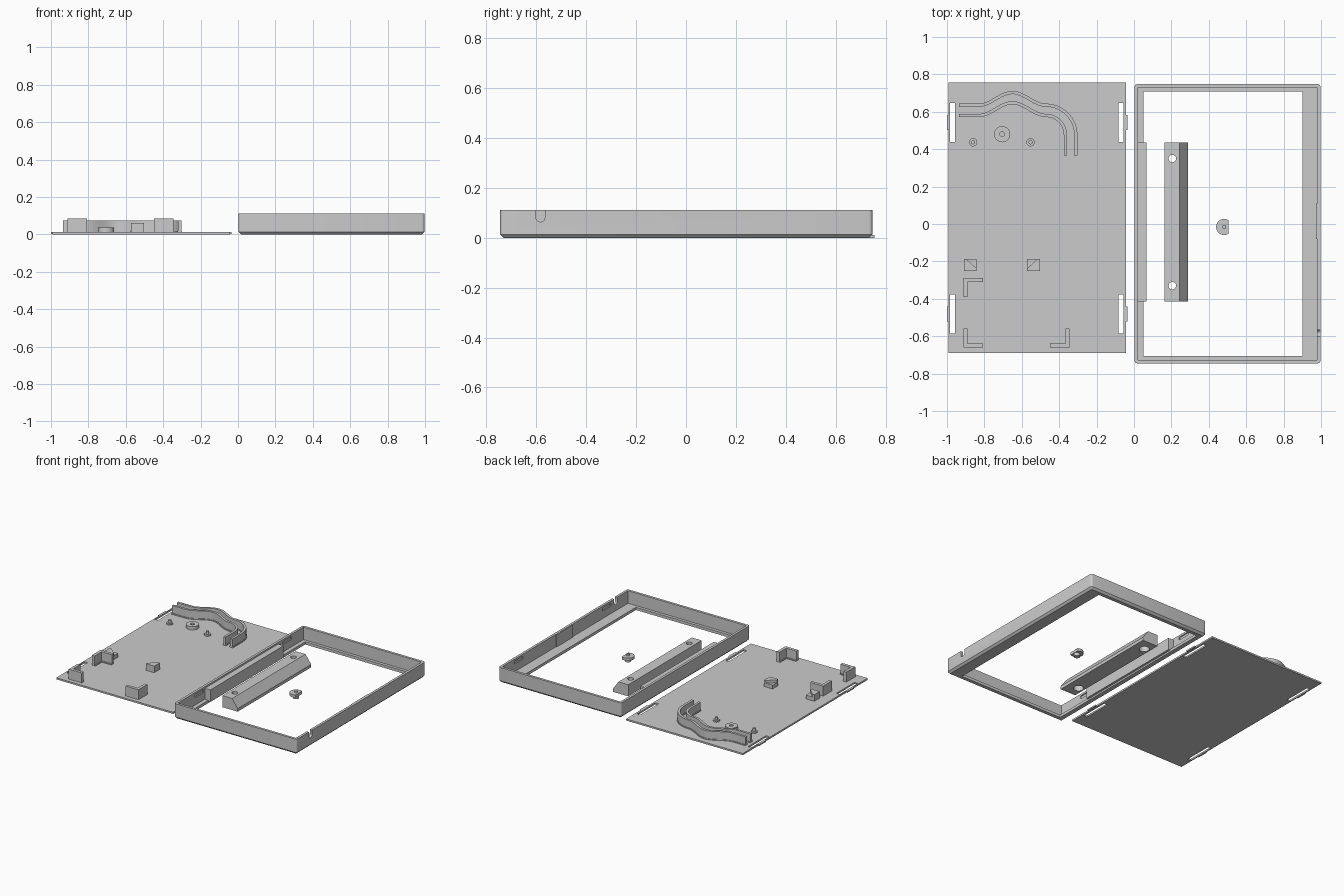
import bpy, bmesh, math
from mathutils import Vector

cube = bpy.data.objects.get("Cube")
if cube:
    bpy.data.objects.remove(cube, do_unlink=True)

SHADE = (0.6, 0.6, 0.6, 1)
grey = bpy.data.materials.new("plain grey")
grey.use_nodes = True
grey.diffuse_color = SHADE
grey.node_tree.nodes["Principled BSDF"].inputs["Base Color"].default_value = SHADE


def finish(name, bm):
    bmesh.ops.recalc_face_normals(bm, faces=bm.faces)
    me = bpy.data.meshes.new(name)
    bm.to_mesh(me)
    bm.free()
    me.materials.append(grey)
    ob = bpy.data.objects.new(name, me)
    bpy.context.collection.objects.link(ob)
    return ob


def prism(name, pts, h0, h1, axis="z"):
    """Extrude a closed outline: (x, y) along z, (x, z) along y, or (y, z) along x."""
    place = {"z": lambda a, b, h: (a, b, h),
             "y": lambda a, b, h: (a, h, b),
             "x": lambda a, b, h: (h, a, b)}[axis]
    bm = bmesh.new()
    low = [bm.verts.new(place(*p, h0)) for p in pts]
    high = [bm.verts.new(place(*p, h1)) for p in pts]
    bm.faces.new(low)
    bm.faces.new(high)
    n = len(pts)
    for i in range(n):
        j = (i + 1) % n
        bm.faces.new((low[i], low[j], high[j], high[i]))
    return finish(name, bm)


def box(name, x0, x1, y0, y1, z0, z1):
    return prism(name, [(x0, y0), (x1, y0), (x1, y1), (x0, y1)], z0, z1)


def arc(x, y, r, n=32, start=0, end=2 * math.pi):
    return [(x + r * math.cos(start + (end - start) * i / n),
             y + r * math.sin(start + (end - start) * i / n)) for i in range(n)]


def disc(name, x, y, r, z0, z1):
    return prism(name, arc(x, y, r), z0, z1)


def cut(ob, *cutters):
    for c in cutters:
        m = ob.modifiers.new("cut", "BOOLEAN")
        m.operation, m.solver, m.object = "DIFFERENCE", "EXACT", c
    dg = bpy.context.evaluated_depsgraph_get()
    me = bpy.data.meshes.new_from_object(ob.evaluated_get(dg))
    ob.modifiers.clear()
    ob.data = me
    for c in cutters:
        bpy.data.objects.remove(c, do_unlink=True)


def smooth(ob):
    bpy.ops.object.select_all(action="DESELECT")
    ob.select_set(True)
    bpy.context.view_layer.objects.active = ob
    bpy.ops.object.shade_smooth_by_angle(angle=math.radians(30))


# Back plate with four spring slots and snap tabs
T = 0.012
plate = box("back_plate", -0.991, -0.043, -0.69, 0.756, 0, T)
slots = []
for y in (0.543, -0.481):
    for x, tab in ((-0.97, -0.995), (-0.07, -0.039)):
        slots.append(box("slot", x - 0.013, x + 0.013, y - 0.105, y + 0.105, -0.1, 0.1))
        box("snap_tab", tab - 0.005, tab + 0.005, y - 0.04, y + 0.04, 0.002, T)
cut(plate, *slots)


# Pair of curved cable rails
def rail_path(y, radius):
    pts = [(-0.935, y), (-0.83, y)]
    for i in range(1, 25):
        t = i / 24
        pts.append((-0.83 + 0.36 * t, y + 0.068 * math.sin(math.pi * t) ** 2))
    cx, cy = -0.47, y - radius
    pts += [(cx + radius * math.sin(a), cy + radius * math.cos(a))
            for a in (math.pi / 2 * i / 16 for i in range(1, 17))]
    return pts + [(cx + radius, 0.366)]


def ribbon(path, half):
    left, right = [], []
    for i, p in enumerate(path):
        d = Vector(path[min(i + 1, len(path) - 1)]) - Vector(path[max(i - 1, 0)])
        n = Vector((-d.y, d.x)).normalized() * half
        left.append((p[0] + n.x, p[1] + n.y))
        right.append((p[0] - n.x, p[1] - n.y))
    return left + right[::-1]


for name, y, r in (("outer_cable_rail", 0.635, 0.159), ("inner_cable_rail", 0.58, 0.103)):
    path = rail_path(y, r)
    smooth(prism(name, ribbon(path, 0.0085), T / 2, 0.075))
    smooth(prism(name + "_foot", ribbon(path, 0.0125), T / 2, 0.019))

# Corner brackets: corner position and arm directions
for x, y, sx, sy in ((-0.911, -0.289, 1, -1), (-0.911, -0.66, 1, 1), (-0.345, -0.66, -1, 1)):
    for name, w, top in (("corner_bracket", 0.022, 0.085), ("corner_bracket_foot", 0.028, 0.019)):
        outline = [(0, 0), (0.105, 0), (0.105, w), (w, w), (w, 0.102), (0, 0.102)]
        prism(name, [(x + sx * a, y + sy * b) for a, b in outline], T / 2, top)

# Corner supports: a square block with a lower triangular shelf
for x, s in ((-0.875, 1), (-0.537, -1)):
    box("support_shelf", x - 0.034, x + 0.034, -0.252, -0.188, T / 2, 0.04)
    outline = [(-0.034, -0.252), (0.034, -0.252), (0.034, -0.238), (-0.02, -0.188), (-0.034, -0.188)]
    prism("support_stop", [(x + s * a, b) for a, b in outline], T / 2, 0.06)

# Mounting posts and hub
for x in (-0.86, -0.553):
    smooth(disc("post_base", x, 0.437, 0.022, T / 2, 0.022))
    smooth(disc("post_pin", x, 0.437, 0.011, T / 2, 0.042))
hub = disc("hub", -0.705, 0.48, 0.043, T / 2, 0.036)
cut(hub, disc("bore", -0.705, 0.48, 0.013, 0.015, 0.1))
smooth(hub)

# Open frame: bevelled shell, pocket, window, cable notch and snap recesses
X0, X1, Y0, Y1, H, W = 0.003, 0.997, -0.745, 0.748, 0.112, 0.018
frame = box("frame", X0, X1, Y0, Y1, 0, H)
bm = bmesh.new()
bm.from_mesh(frame.data)
bmesh.ops.bevel(bm, geom=[e for e in bm.edges if abs(e.verts[0].co.z - e.verts[1].co.z) > 0.05],
                offset=0.015, segments=4, profile=0.5, affect="EDGES")
bmesh.ops.bevel(bm, geom=[e for e in bm.edges if all(v.co.z < 0.001 for v in e.verts)],
                offset=0.014, segments=1, affect="EDGES")
bmesh.ops.recalc_face_normals(bm, faces=bm.faces)
bm.to_mesh(frame.data)
bm.free()
cutters = [box("pocket", X0 + W, X1 - W, Y0 + W, Y1 - W, 0.02, 0.3),
           box("window", 0.05, 0.9, -0.705, 0.708, -0.1, 0.1)]
for y in (0.54, -0.48):
    for x in (X0 + W, X1 - W):
        cutters.append(box("recess", x - 0.008, x + 0.008, y - 0.05, y + 0.05, 0.075, 0.097))
arch = [(-0.566, 0.2), (-0.602, 0.2)] + arc(-0.584, 0.082, 0.018, 12, math.pi) + [(-0.566, 0.082)]
cutters.append(prism("notch", arch, 0.95, 1.05, "x"))
cut(frame, *cutters)
smooth(frame)

# Ledge inside the frame's hinge side and thin pad opposite
box("frame_ledge", X0 + 0.012, 0.066, -0.415, 0.435, 0.012, 0.1)
box("frame_pad", X1 - W - 0.006, X1 - W + 0.002, -0.08, 0.11, 0.015, 0.11)

# Loose clamp bar with a sloped side and two counterbored holes
bar = prism("clamp_bar", [(0.163, 0), (0.288, 0), (0.288, 0.022), (0.243, 0.085), (0.163, 0.085)],
            -0.415, 0.436, "y")
bores = []
for y in (0.35, -0.33):
    bores.append(disc("hole", 0.205, y, 0.02, -0.1, 0.2))
    bores.append(disc("counterbore", 0.205, y, 0.034, -0.1, 0.045))
cut(bar, *bores)
smooth(bar)

# Loose D-shaped turn knob on a stem
kx, ky = 0.482, -0.016
flat = math.radians(58)
smooth(prism("knob_head", arc(kx, ky, 0.043, 32, flat, 2 * math.pi - flat)
             + [(kx + 0.023, ky - 0.037)], 0.022, 0.042))
smooth(disc("knob_stem", kx, ky, 0.02, 0, 0.03))
smooth(disc("knob_pin", kx, ky, 0.011, 0.03, 0.056))
